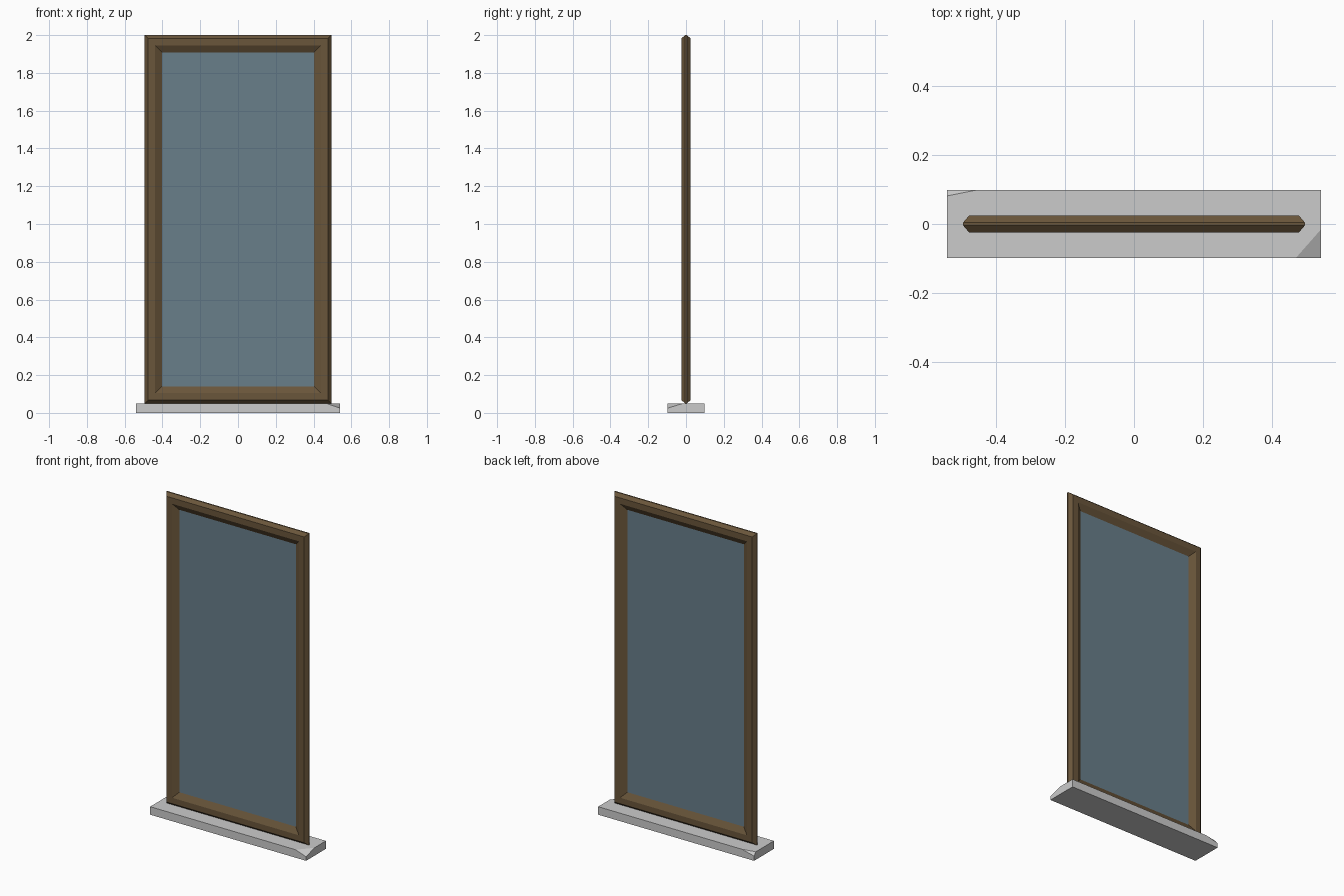
import bpy, bmesh
from mathutils import Vector

if "Cube" in bpy.data.objects:
    bpy.data.objects.remove(bpy.data.objects["Cube"])


def material(name, rgb):
    m = bpy.data.materials.new(name)
    m.diffuse_color = (*rgb, 1)
    m.use_nodes = True
    m.node_tree.nodes["Principled BSDF"].inputs["Base Color"].default_value = m.diffuse_color
    return m


def finish(name, bm, mat=None):
    bmesh.ops.recalc_face_normals(bm, faces=bm.faces)
    me = bpy.data.meshes.new(name)
    bm.to_mesh(me)
    bm.free()
    ob = bpy.data.objects.new(name, me)
    bpy.context.collection.objects.link(ob)
    if mat:
        me.materials.append(mat)
    return ob


def box(size, center):
    bm = bmesh.new()
    bmesh.ops.create_cube(bm, size=1)
    for v in bm.verts:
        v.co = Vector(a * b for a, b in zip(v.co, size)) + Vector(center)
    return bm


def chip(bm, a, b, c, corner):
    # Slice off one corner along the plane a-b-c and cap the cut
    a, b, c, corner = map(Vector, (a, b, c, corner))
    n = (b - a).cross(c - a).normalized()
    if n.dot(corner - a) < 0:
        n.negate()
    res = bmesh.ops.bisect_plane(bm, geom=bm.verts[:] + bm.edges[:] + bm.faces[:],
                                 plane_co=a, plane_no=n, clear_outer=True)
    edges = [e for e in res["geom_cut"] if isinstance(e, bmesh.types.BMEdge)]
    bmesh.ops.contextual_create(bm, geom=edges)


brown = material("brown_wood", (0.143, 0.092, 0.043))
blue = material("blue_glass", (0.14, 0.209, 0.255))

# Stone base with two chipped corners
X, Y, T = 0.54, 0.098, 0.05
bm = box((2 * X, 2 * Y, T), (0, 0, T / 2))
chip(bm, (0.468, -Y, T), (X, -0.016, T), (X, -Y, 0.025), (X, -Y, T))
chip(bm, (-0.455, Y, T), (-X, 0.081, T), (-X, Y, 0.03), (-X, Y, T))
finish("base", bm)

# Mitred frame: bevelled profile (inset, y) carried around a rectangle
W, H, CZ = 0.494, 0.975, 1.025
profile = [(0, -0.004), (0.018, -0.025), (0.055, -0.025), (0.091, -0.004),
           (0.091, 0.004), (0.055, 0.025), (0.018, 0.025), (0, 0.004)]
bm = bmesh.new()
rings = [[bm.verts.new((sx * (W - d), y, CZ + sz * (H - d))) for d, y in profile]
         for sx, sz in ((-1, -1), (1, -1), (1, 1), (-1, 1))]
for i in range(4):
    p, q = rings[i], rings[(i + 1) % 4]
    for j in range(len(profile)):
        k = (j + 1) % len(profile)
        bm.faces.new((p[j], p[k], q[k], q[j]))
finish("frame", bm, brown)

# Glass pane, meeting the inner edge of the frame
finish("glass", box((2 * (W - 0.091), 0.008, 2 * (H - 0.091)), (0, 0, CZ)), blue)
